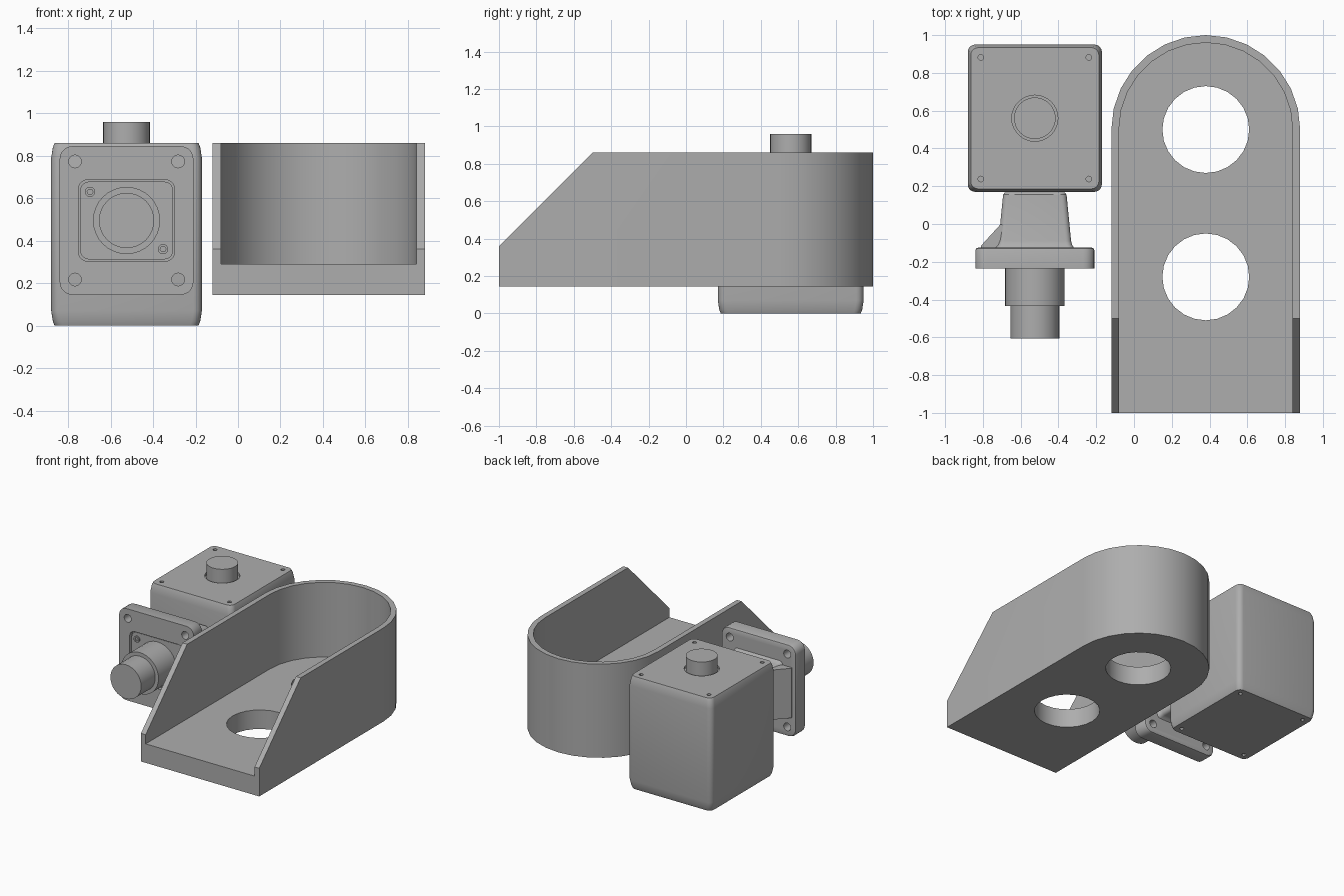
import bpy, bmesh, math
from mathutils import Vector

if "Cube" in bpy.data.objects:
    bpy.data.objects.remove(bpy.data.objects["Cube"])

grey = bpy.data.materials.new("grey")
grey.diffuse_color = (0.42, 0.42, 0.42, 1)
grey.use_nodes = True
grey.node_tree.nodes["Principled BSDF"].inputs["Base Color"].default_value = grey.diffuse_color


def loft(name, rings, place):
    """Join equal-sized rings of (u, v, t) points; place maps them to x, y, z."""
    bm = bmesh.new()
    loops = [[bm.verts.new(place(*p)) for p in ring] for ring in rings]
    n = len(loops[0])
    for a, b in zip(loops, loops[1:]):
        for i in range(n):
            j = (i + 1) % n
            bm.faces.new((a[i], a[j], b[j], b[i]))
    bm.faces.new(loops[0])
    bm.faces.new(loops[-1])
    bmesh.ops.recalc_face_normals(bm, faces=bm.faces)
    mesh = bpy.data.meshes.new(name)
    bm.to_mesh(mesh)
    bm.free()
    mesh.materials.append(grey)
    obj = bpy.data.objects.new(name, mesh)
    bpy.context.collection.objects.link(obj)
    return obj


def rounded(w, h, r, t, steps=5):
    """Rounded rectangle with half sizes w, h."""
    pts = []
    for k, (sx, sy) in enumerate(((1, 1), (-1, 1), (-1, -1), (1, -1))):
        for i in range(steps + 1):
            a = math.pi / 2 * (k + i / steps)
            pts.append((sx * (w - r) + r * math.cos(a), sy * (h - r) + r * math.sin(a), t))
    return pts


def circle(r, t, n=32):
    return [(r * math.cos(2 * math.pi * i / n), r * math.sin(2 * math.pi * i / n), t)
            for i in range(n)]


def upright(cx, cy):
    return lambda u, v, t: Vector((cx + u, cy + v, t))


def forward(cx, cz):
    return lambda u, v, t: Vector((cx + u, t, cz + v))


def rod(name, r, t0, t1, place, n=32):
    return loft(name, [circle(r, t0, n), circle(r, t1, n)], place)


def cut(obj, cutters):
    """Subtract the cutters, bake the result and remove them."""
    for c in cutters:
        m = obj.modifiers.new("cut", 'BOOLEAN')
        m.operation, m.solver, m.object = 'DIFFERENCE', 'EXACT', c
    bpy.context.view_layer.update()
    dg = bpy.context.evaluated_depsgraph_get()
    mesh = bpy.data.meshes.new_from_object(obj.evaluated_get(dg))
    obj.modifiers.clear()
    obj.data = mesh
    for c in cutters:
        bpy.data.objects.remove(c)


# Bracket: U-shaped tray with sloped side walls and two floor holes
BX = 0.38


def u_outline(r, y0, t, n=14):
    arc = [(BX + r * math.cos(math.pi * i / n), 0.5 + r * math.sin(math.pi * i / n), t)
           for i in range(n + 1)]
    return [(BX + r, y0, t)] + arc + [(BX - r, y0, t)]


world = upright(0, 0)
bracket = loft("bracket", [u_outline(0.5, -1, 0.145), u_outline(0.5, -1, 0.86)], world)
tray = loft("tray_cutter", [u_outline(0.46, -1.2, 0.29), u_outline(0.46, -1.2, 1.1)], world)
slope = loft("slope_cutter", [[(x, -1.2, 0.16), (x, -0.3, 1.06), (x, -1.2, 1.06)]
                              for x in (-0.4, 1.2)], world)
holes = [rod("hole_cutter", 0.23, 0, 0.5, upright(BX, y), 24) for y in (0.5, -0.28)]
cut(bracket, [tray, slope] + holes)

# Gearbox housing: slightly drawn-in ends, small corner holes, shaft recess
MX, MY = -0.525, 0.56
housing = loft("housing", [rounded(0.355 - i, 0.39 - i, 0.04, z) for i, z in
                           ((0.016, 0), (0.008, 0.02), (0, 0.07),
                            (0, 0.79), (0.008, 0.84), (0.016, 0.86))], upright(MX, MY))
cutters = [rod("recess_cutter", 0.122, 0.84, 0.9, upright(MX, MY))]
for sx in (-1, 1):
    for sy in (-1, 1):
        for z in (-0.05, 0.81):
            cutters.append(rod("screw_cutter", 0.015, z, z + 0.1,
                               upright(MX + sx * 0.286, MY + sy * 0.322), 12))
cut(housing, cutters)
rod("output_shaft", 0.11, 0.8, 0.96, upright(MX, MY))

# Flange plate with bolt holes and a shallow rectangular recess
MZ = 0.495
axis = forward(MX, MZ)
flange = loft("flange", [rounded(0.315 - i, 0.35 - i, 0.06, y) for i, y in
                         ((0, -0.235), (0, -0.14), (0.004, -0.129), (0.015, -0.125))], axis)
cutters = [loft("pocket_cutter", [rounded(0.227, 0.192, 0.045, -0.3),
                                  rounded(0.227, 0.192, 0.045, -0.205)], axis)]
for sx in (-1, 1):
    for sz in (-1, 1):
        cutters.append(rod("bolt_cutter", 0.03, -0.3, 0,
                           forward(MX + sx * 0.243, MZ + sz * 0.278), 20))
cut(flange, cutters)

# Insert in the recess, leaving a thin gap round its edge
insert = loft("insert", [rounded(0.218, 0.183, 0.04, -0.222),
                         rounded(0.218, 0.183, 0.04, -0.2)], axis)

# Two socket screws on opposite corners
for s in (-1, 1):
    at = forward(MX + s * 0.172, MZ - s * 0.135)
    screw = rod("socket_screw", 0.024, -0.232, -0.2, at, 20)
    cut(screw, [rod("socket_cutter", 0.014, -0.3, -0.215, at, 6)])

# Stepped input shaft
rod("shaft_collar", 0.158, -0.435, -0.15, axis)
rod("input_shaft", 0.13, -0.605, -0.4, axis)

# Tapered neck between flange and housing
loft("neck", [rounded(w, h, 0.03, y) for w, h, y in
              ((0.21, 0.215, -0.13), (0.197, 0.2, -0.11), (0.192, 0.195, -0.09),
               (0.168, 0.175, 0.155), (0.158, 0.165, 0.168))], axis)

# Sloping side rib
loft("side_rib", [[(-0.81, -0.13, z), (-0.81, -0.115, z), (-0.705, 0.0, z),
                   (-0.69, -0.01, z), (-0.69, -0.13, z)] for z in (0.3, 0.68)], world)

# Smooth the curved sides, keep edges sharp
for obj in bpy.context.collection.objects:
    obj.select_set(True)
    bpy.context.view_layer.objects.active = obj
bpy.ops.object.shade_smooth_by_angle(angle=math.radians(30))
